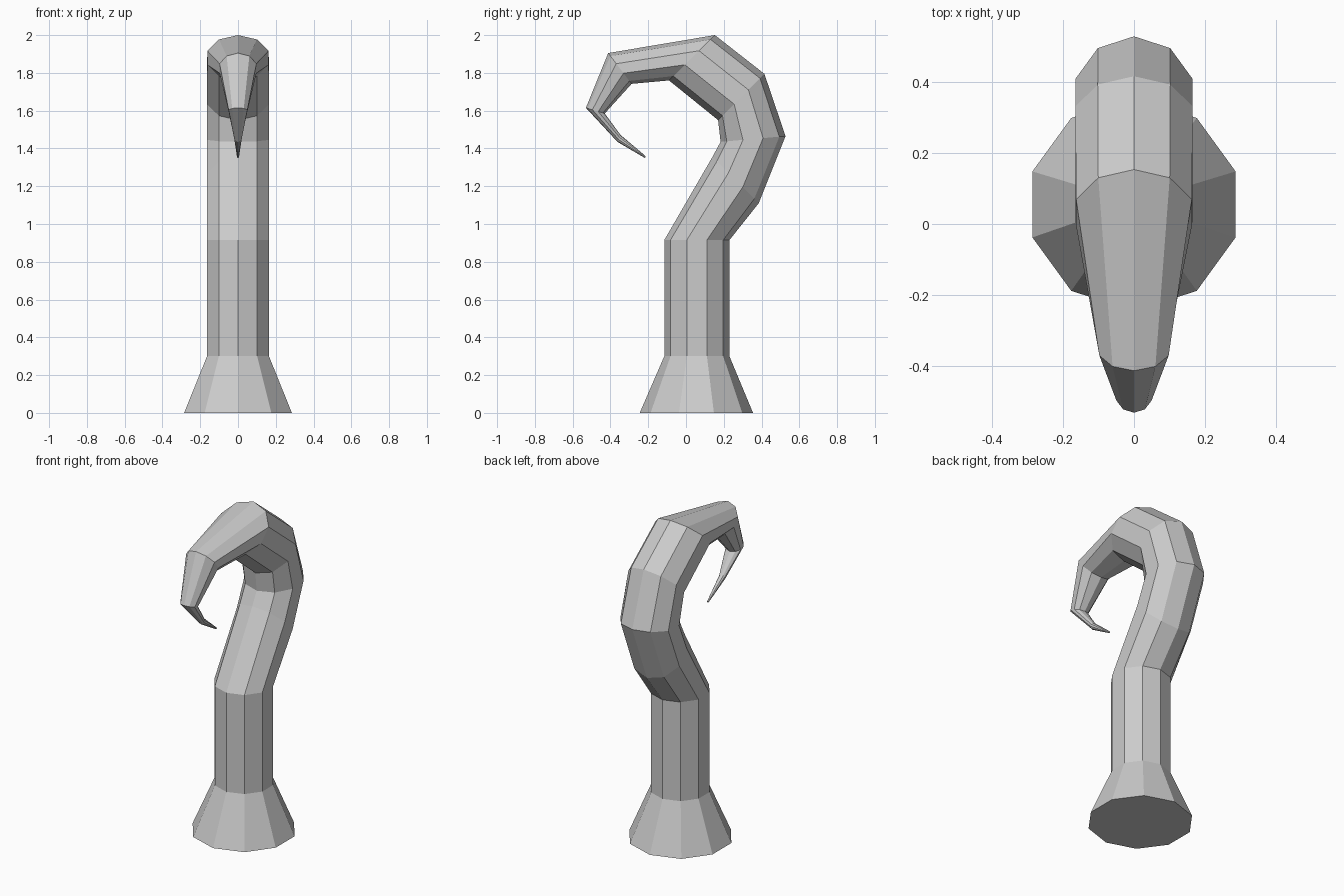
import bpy, bmesh, math
from mathutils import Vector

if "Cube" in bpy.data.objects:
    bpy.data.objects.remove(bpy.data.objects["Cube"])

SIDES = 10

# Each ring of the hooked arm: (outer y, outer z, inner y, inner z) on the symmetry plane
RINGS = [
    (0.355, 0.0, -0.245, 0.0),       # flared foot
    (0.23, 0.30, -0.115, 0.30),
    (0.23, 0.915, -0.115, 0.915),    # top of straight stem
    (0.385, 1.11, 0.14, 1.355),
    (0.527, 1.465, 0.183, 1.435),
    (0.415, 1.795, 0.17, 1.55),
    (0.153, 2.0, -0.09, 1.76),       # top of the arch
    (-0.412, 1.905, -0.288, 1.742),
    (-0.53, 1.615, -0.43, 1.585),
    (-0.363, 1.435, -0.347, 1.472),
    (-0.217, 1.349, -0.213, 1.359),  # tip
]


def add_ring(bm, oy, oz, iy, iz):
    outer, inner = Vector((0, oy, oz)), Vector((0, iy, iz))
    centre, arm = (outer + inner) / 2, (outer - inner) / 2
    side = Vector((arm.length, 0, 0))
    return [bm.verts.new(centre + arm * math.cos(a) + side * math.sin(a))
            for a in (2 * math.pi * k / SIDES for k in range(SIDES))]


# Skin the rings and cap both ends
bm = bmesh.new()
rings = [add_ring(bm, *r) for r in RINGS]
for a, b in zip(rings, rings[1:]):
    for k in range(SIDES):
        n = (k + 1) % SIDES
        bm.faces.new((a[k], a[n], b[n], b[k]))
bm.faces.new(rings[0])
bm.faces.new(rings[-1])
bmesh.ops.recalc_face_normals(bm, faces=bm.faces)

mesh = bpy.data.meshes.new("curled_tentacle")
bm.to_mesh(mesh)
bm.free()
bpy.context.collection.objects.link(bpy.data.objects.new("curled_tentacle", mesh))
